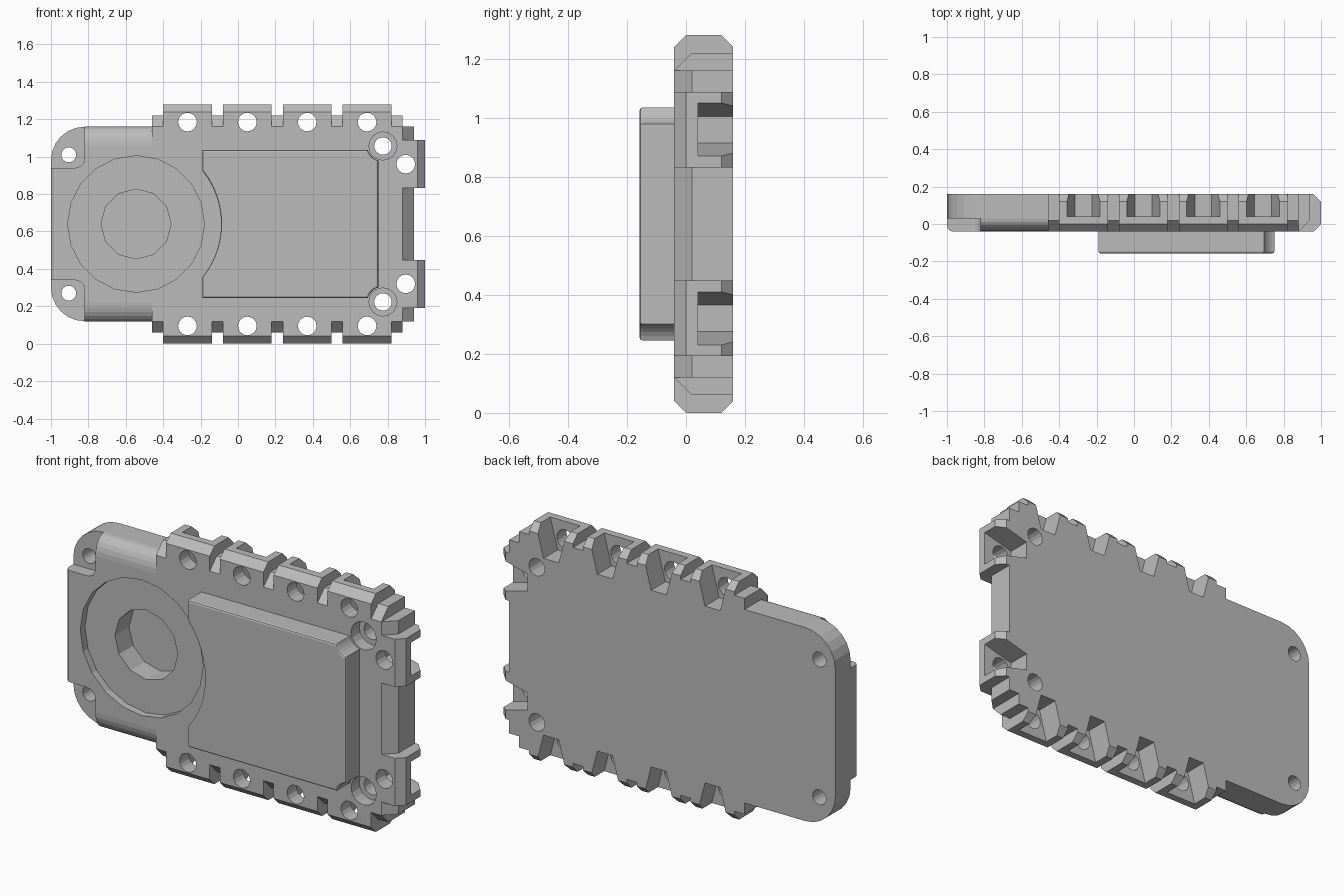
import bpy, bmesh, math

cube = bpy.data.objects.get("Cube")
if cube:
    bpy.data.objects.remove(cube, do_unlink=True)

grey = bpy.data.materials.new("plain_grey")
grey.use_nodes = True
grey.diffuse_color = (0.5, 0.5, 0.5, 1)
grey.node_tree.nodes["Principled BSDF"].inputs["Base Color"].default_value = (0.5, 0.5, 0.5, 1)

MID = 0.64                  # height of the mirror plane
FRONT, BACK = -0.04, 0.16   # faces of the case


def prism(name, points, axis, a, b, bevel=0.0):
    """Extrude a profile along an axis; heights are measured from MID."""
    place = {"x": lambda p, t: (t, p[0], MID + p[1]),
             "y": lambda p, t: (p[0], t, MID + p[1]),
             "z": lambda p, t: (p[0], p[1], MID + t)}[axis]
    bm = bmesh.new()
    near = [bm.verts.new(place(p, a)) for p in points]
    far = [bm.verts.new(place(p, b)) for p in points]
    cap = bm.faces.new(near)
    bm.faces.new(far[::-1])
    n = len(points)
    for i in range(n):
        j = (i + 1) % n
        bm.faces.new((near[i], far[i], far[j], near[j]))
    bmesh.ops.recalc_face_normals(bm, faces=bm.faces)
    if bevel:
        bmesh.ops.bevel(bm, geom=list(cap.edges), offset=bevel, segments=2,
                        profile=0.5, affect="EDGES")
    mesh = bpy.data.meshes.new(name)
    bm.to_mesh(mesh)
    bm.free()
    mesh.materials.append(grey)
    obj = bpy.data.objects.new(name, mesh)
    bpy.context.scene.collection.objects.link(obj)
    return obj


def combine(target, tool, operation):
    """Apply a boolean and discard the tool."""
    mod = target.modifiers.new("cut", "BOOLEAN")
    mod.operation, mod.object, mod.solver = operation, tool, "EXACT"
    graph = bpy.context.evaluated_depsgraph_get()
    graph.update()
    mesh = bpy.data.meshes.new_from_object(target.evaluated_get(graph))
    target.modifiers.clear()
    target.data = mesh
    bpy.data.objects.remove(tool, do_unlink=True)


def arc(cx, cy, rx, ry, start, end, steps):
    angles = [math.radians(start + (end - start) * i / steps) for i in range(steps + 1)]
    return [(cx + rx * math.cos(t), cy + ry * math.sin(t)) for t in angles]


def disc(x, z, radius, y0, y1, sides=16):
    return prism("bore_cutter", arc(x, z, radius, radius, 0, 360, sides)[:-1], "y", y0, y1)


def mirrored(points):
    """Close a half profile by reflecting its second coordinate."""
    return points + [(u, -v) for u, v in reversed(points)]


# Rounded left end: three crossing profiles
body = prism("case_body", mirrored([(BACK, 0.52)] + arc(0.03, 0.42, 0.07, 0.1, 90, 180, 6)),
             "x", -1, -0.45)
outline = mirrored([(-0.4, 0.52)] + arc(-0.82, 0.34, 0.18, 0.18, 90, 180, 6))
combine(body, prism("outline_tool", outline, "y", -0.1, 0.16), "INTERSECT")
edge = arc(-0.97, -0.01, 0.03, 0.03, 180, 270, 3) + [(-0.4, FRONT), (-0.4, 0.2), (-1, 0.2)]
combine(body, prism("edge_tool", edge, "z", -0.6, 0.6), "INTERSECT")

# Main block and rail with chamfered front edges
block = [(-0.46, FRONT), (0.88, FRONT), (0.94, 0.02), (0.94, BACK), (-0.46, BACK)]
combine(body, prism("block", block, "z", -0.52, 0.52), "UNION")
rail = mirrored([(FRONT, 0.52), (0.02, 0.58), (BACK, 0.58)])
combine(body, prism("rail", rail, "x", -0.46, 0.88), "UNION")

# Teeth along the long edges and the right end
tooth_x = [-0.27, 0.05, 0.37, 0.69]
tooth = mirrored([(FRONT, 0.6), (0, 0.64), (0.12, 0.64), (BACK, 0.6)])
for x in tooth_x:
    combine(body, prism("tooth", tooth, "x", x - 0.13, x + 0.13), "UNION")
end_tooth = [(0.7, FRONT), (0.96, FRONT), (1, 0), (1, 0.12), (0.96, BACK), (0.7, BACK)]
for s in (-1, 1):
    combine(body, prism("end_tooth", end_tooth, "z", s * 0.32 - 0.128, s * 0.32 + 0.128), "UNION")

# Flared nut pockets open to the back, with bores through to the front
flare = [(-0.045, 0.0), (0.045, 0.0), (0.09, 0.17), (0.09, 0.25), (-0.09, 0.25), (-0.09, 0.17)]
for s in (-1, 1):
    for x in tooth_x:
        pocket = [(x + u, s * (0.475 + v)) for u, v in flare]
        combine(body, prism("pocket_cutter", pocket, "y", 0.04, 0.3), "DIFFERENCE")
        combine(body, disc(x, s * 0.545, 0.05, -0.3, 0.1), "DIFFERENCE")
    pocket = [(0.83 + v, s * 0.32 + u) for u, v in flare]
    combine(body, prism("pocket_cutter", pocket, "y", 0.04, 0.3), "DIFFERENCE")
    combine(body, disc(0.897, s * 0.32, 0.05, -0.3, 0.1), "DIFFERENCE")

    # Recessed left corners with screw holes
    corner = arc(-0.87, 0.35, 0.05, 0.05, 270, 360, 4) + [(-0.82, 0.7), (-1.1, 0.7), (-1.1, 0.3)]
    corner = [(x, s * z) for x, z in corner]
    combine(body, prism("corner_cutter", corner, "y", -0.3, 0.03), "DIFFERENCE")
    combine(body, disc(-0.905, s * 0.37, 0.04, -0.3, 0.3), "DIFFERENCE")

    # Counterbored screw holes at the right
    combine(body, disc(0.775, s * 0.417, 0.075, -0.3, 0.03), "DIFFERENCE")
    combine(body, disc(0.775, s * 0.417, 0.047, -0.3, 0.3), "DIFFERENCE")

# Stepped round recess
combine(body, disc(-0.545, 0, 0.365, -0.3, 0, 20), "DIFFERENCE")
combine(body, disc(-0.545, 0, 0.187, -0.3, 0.12, 12), "DIFFERENCE")

# Raised front panel, hollowed beside the round recess and at two corners
panel = [(-0.19, -0.395)]
panel += arc(0.775, -0.42, 0.085, 0.085, 162.9, 107.1, 5)
panel += arc(0.775, 0.42, 0.085, 0.085, 252.9, 197.1, 5)
panel += [(-0.19, 0.395)]
panel += arc(-0.545, 0, 0.455, 0.455, 38.7, -38.7, 12)
prism("front_panel", panel, "y", -0.157, -0.035, bevel=0.01)
